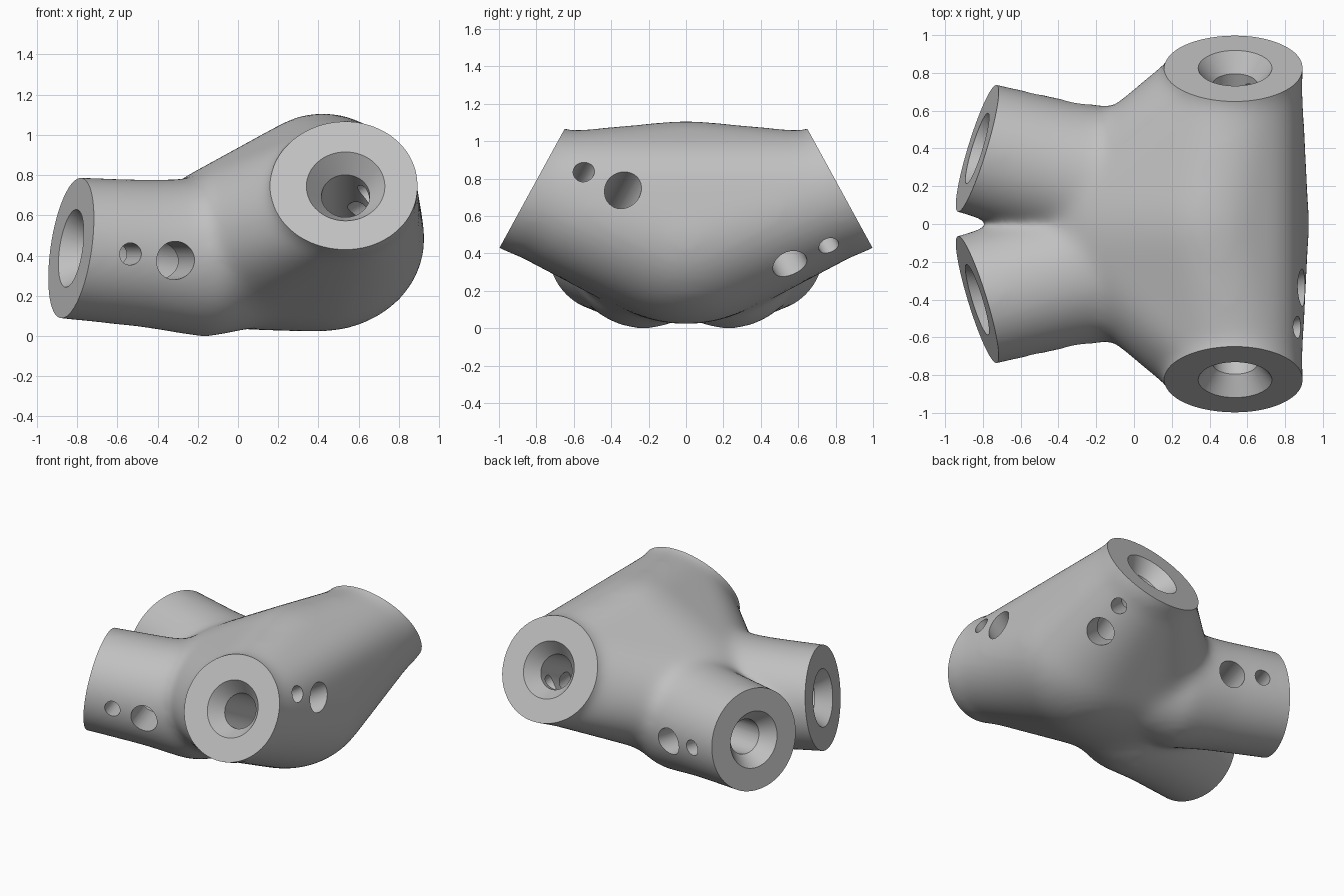
import bpy, bmesh, math
from mathutils import Vector, Matrix

if "Cube" in bpy.data.objects:
    bpy.data.objects.remove(bpy.data.objects["Cube"])


def new_object(name, bm):
    mesh = bpy.data.meshes.new(name)
    bm.to_mesh(mesh)
    bm.free()
    obj = bpy.data.objects.new(name, mesh)
    bpy.context.scene.collection.objects.link(obj)
    return obj


def ring(bm, centre, axis, radius, sides=64):
    matrix = Matrix.Translation(centre) @ axis.to_track_quat('Z', 'Y').to_matrix().to_4x4()
    return bmesh.ops.create_circle(bm, segments=sides, radius=radius, matrix=matrix)["verts"]


def lathe(name, origin, axis, profile):
    """Closed turned solid; profile holds (distance, radius) along the axis."""
    bm = bmesh.new()
    rings = [ring(bm, origin + axis * d, axis, r) for d, r in profile]
    for a, b in zip(rings, rings[1:]):
        for i in range(len(a)):
            j = (i + 1) % len(a)
            bm.faces.new((a[i], a[j], b[j], b[i]))
    bm.faces.new(rings[0])
    bm.faces.new(rings[-1])
    bmesh.ops.recalc_face_normals(bm, faces=bm.faces)
    return new_object(name, bm)


def ellipsoid(bm, centre, radii):
    matrix = Matrix.Translation(centre) @ Matrix.Diagonal((*radii, 1))
    bmesh.ops.create_uvsphere(bm, u_segments=48, v_segments=32, radius=1, matrix=matrix)


def bake(obj):
    """Replace the mesh by its modified result."""
    graph = bpy.context.evaluated_depsgraph_get()
    mesh = bpy.data.meshes.new_from_object(obj.evaluated_get(graph))
    obj.modifiers.clear()
    obj.data = mesh


# Four sockets: face centre, outward axis, bolt direction, bore length
raised, low = [], []
for side, degrees in ((-1, 33), (1, -45)):
    axis = Vector((0, side * 0.877, 0.48)).normalized()
    up = Vector((0, -side * 0.48, 0.877))
    tilt = math.radians(degrees)
    bolt = Vector((math.cos(tilt), 0, 0)) + up * math.sin(tilt)
    raised.append((Vector((0.535, side * 0.825, 0.75)), axis, bolt, 0.95))
    axis = Vector((-0.947, side * 0.29, 0.14)).normalized()
    bolt = Vector((0.29, side * 0.957, 0)).normalized()
    low.append((Vector((-0.83, side * 0.4, 0.442)), axis, bolt, 1.35))
sockets = raised + low

# Body mass: hull around the raised sockets, the rounded core and the belly
bm = bmesh.new()
ellipsoid(bm, (0.4, 0, 0.48), (0.53, 0.56, 0.455))
ellipsoid(bm, (0.42, 0, 0.62), (0.45, 0.62, 0.497))
ellipsoid(bm, (0.1, 0, 0.465), (0.58, 0.64, 0.43))
for centre, axis, bolt, length in raised:
    ring(bm, centre, axis, 0.352)
points = [v.co.copy() for v in bm.verts]
bm.clear()
for point in points:
    bm.verts.new(point)
bmesh.ops.convex_hull(bm, input=bm.verts)
loose = [v for v in bm.verts if not v.link_faces]
bmesh.ops.delete(bm, geom=loose, context='VERTS')
bmesh.ops.recalc_face_normals(bm, faces=bm.faces)
hub = new_object("hub_body", bm)

# Arms run past their end faces so that the trimmed faces stay crisp
parts = [hub]
for centre, axis, bolt, length in raised:
    parts.append(lathe("raised_arm", centre, axis, [(0.2, 0.366), (-0.08, 0.362)]))
for centre, axis, bolt, length in low:
    side = math.copysign(1, centre.y)
    run = (centre - Vector((-0.2, side * 0.235, 0.4))).normalized()
    parts.append(lathe("low_arm", centre, run,
                       [(0.25, 0.35), (0, 0.355), (-0.4, 0.37), (-0.72, 0.4), (-0.95, 0.34)]))
bm = bmesh.new()
for part in parts:
    bm.from_mesh(part.data)
for part in parts[1:]:
    bpy.data.objects.remove(part)
bm.to_mesh(hub.data)
bm.free()

# Fuse and soften the joins
remesh = hub.modifiers.new("fuse", 'REMESH')
remesh.mode = 'VOXEL'
remesh.voxel_size = 0.022
soft = hub.modifiers.new("soften", 'SMOOTH')
soft.factor = 0.5
soft.iterations = 60
bake(hub)

# Trim each arm to a flat end face
bm = bmesh.new()
bm.from_mesh(hub.data)
for centre, axis, bolt, length in sockets:
    cut = bmesh.ops.bisect_plane(bm, geom=bm.verts[:] + bm.edges[:] + bm.faces[:],
                                 plane_co=centre, plane_no=axis, clear_outer=True)
    edges = [e for e in cut["geom_cut"] if isinstance(e, bmesh.types.BMEdge) and e.is_boundary]
    bmesh.ops.holes_fill(bm, edges=edges, sides=0)
bmesh.ops.recalc_face_normals(bm, faces=bm.faces)
bm.to_mesh(hub.data)
bm.free()

# Countersunk bores and the pair of bolt holes on each arm
cutters = []
for centre, axis, bolt, length in sockets:
    cutters.append(lathe("bore_cutter", centre, axis,
                         [(0.05, 0.233), (-0.1, 0.12), (-length, 0.12)]))
    for distance, radius in ((0.2, 0.055), (0.43, 0.095)):
        cutters.append(lathe("bolt_cutter", centre - axis * distance, bolt,
                             [(0.0, radius), (0.75, radius)]))
for cutter in cutters:
    cutter.hide_render = True
    cut = hub.modifiers.new("cut", 'BOOLEAN')
    cut.operation = 'DIFFERENCE'
    cut.solver = 'EXACT'
    cut.object = cutter
bake(hub)
for cutter in cutters:
    bpy.data.objects.remove(cutter)

# Stand on the ground
lowest = min(v.co.z for v in hub.data.vertices)
hub.data.transform(Matrix.Translation((0, 0, -lowest)))

# Material
grey = bpy.data.materials.new("plain_grey")
grey.use_nodes = True
colour = (0.53, 0.53, 0.53, 1)
grey.diffuse_color = colour
grey.node_tree.nodes["Principled BSDF"].inputs["Base Color"].default_value = colour
hub.data.materials.clear()
hub.data.materials.append(grey)

bpy.ops.object.select_all(action='DESELECT')
hub.select_set(True)
bpy.context.view_layer.objects.active = hub
bpy.ops.object.shade_smooth_by_angle(angle=math.radians(35))
